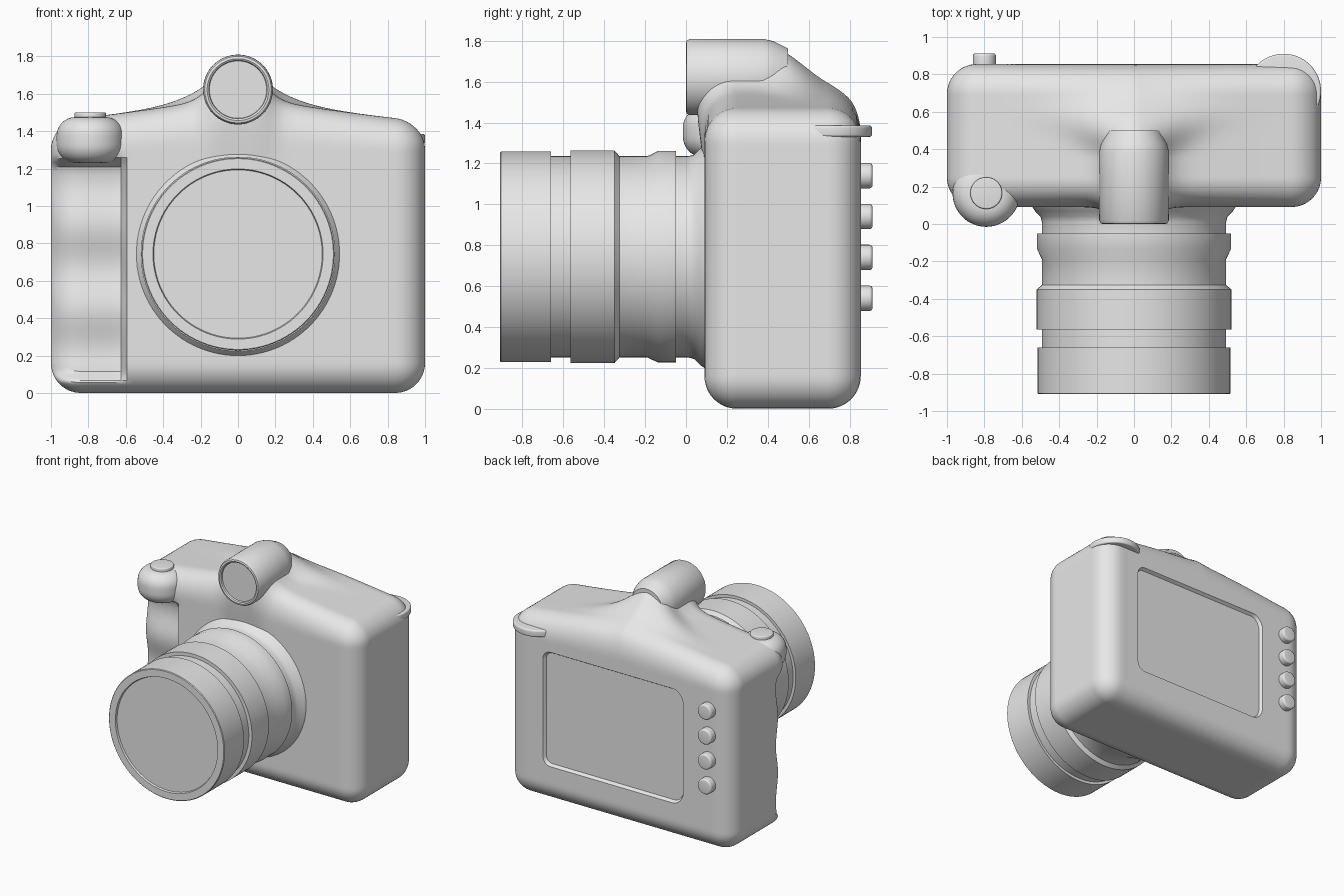
import bpy, bmesh, math
from mathutils import Vector

if "Cube" in bpy.data.objects:
    bpy.data.objects.remove(bpy.data.objects["Cube"])

grey = bpy.data.materials.new("plain_grey")
grey.use_nodes = True
grey.diffuse_color = (0.8, 0.8, 0.8, 1)
grey.node_tree.nodes["Principled BSDF"].inputs["Base Color"].default_value = (0.8, 0.8, 0.8, 1)


def finish(name, bm, smooth=True):
    bmesh.ops.recalc_face_normals(bm, faces=bm.faces)
    mesh = bpy.data.meshes.new(name)
    bm.to_mesh(mesh)
    bm.free()
    obj = bpy.data.objects.new(name, mesh)
    bpy.context.collection.objects.link(obj)
    mesh.materials.append(grey)
    if smooth:
        shade(obj)
    return obj


def shade(obj):
    bpy.ops.object.select_all(action='DESELECT')
    obj.select_set(True)
    bpy.context.view_layer.objects.active = obj
    bpy.ops.object.shade_smooth_by_angle(angle=math.radians(32))


def lathe(name, profile, centre, axis='Z', steps=64):
    """Spin a (radius, height) profile round an axis through centre."""
    bm = bmesh.new()
    up = Vector((0, 1, 0)) if axis == 'Y' else Vector((0, 0, 1))
    side = Vector((1, 0, 0))
    verts = [bm.verts.new(side * r + up * h) for r, h in profile]
    edges = [bm.edges.new(pair) for pair in zip(verts, verts[1:])]
    bmesh.ops.spin(bm, geom=verts + edges, cent=(0, 0, 0), axis=up,
                   angle=math.tau, steps=steps, use_duplicate=False)
    bmesh.ops.remove_doubles(bm, verts=bm.verts, dist=1e-4)
    bmesh.ops.translate(bm, verts=bm.verts, vec=centre)
    return finish(name, bm)


def pill(radius, low, high, bevel, n=4):
    """Profile of a disc with rounded rims."""
    arc = [i / n * math.pi / 2 for i in range(n + 1)]
    bottom = [(radius - bevel + bevel * math.sin(a), low + bevel - bevel * math.cos(a)) for a in arc]
    top = [(radius - bevel + bevel * math.cos(a), high - bevel + bevel * math.sin(a)) for a in arc]
    return [(0, low)] + bottom + top + [(0, high)]


def ease(a, b, v):
    t = min(1, max(0, (v - a) / (b - a)))
    return t * t * (3 - 2 * t)


# Body: rounded box, then a raised crown, a ridge and a hollowed grip
LOW, HIGH, R = Vector((-1, 0.09, 0)), Vector((1, 0.855, 1.46)), 0.16


def rounded(co):
    p = Vector([l + (c + 0.5) * (h - l) for c, l, h in zip(co, LOW, HIGH)])
    q = Vector([min(max(c, l + R), h - R) for c, l, h in zip(p, LOW, HIGH)])
    return q + (p - q).normalized() * R


def sculpt(p):
    x, y, z = p
    front = 1 - ease(0.09, 0.38, y)
    # crown and ridge
    crown = 0.13 * max(0, 1 - abs(x) / 0.95) ** 1.2
    back = ease(0.36, 0.8, y)
    width = 0.15 + 0.17 * ease(0.35, 0.65, y)
    ridge = (0.2 - 0.23 * back) * math.exp(-(x / width) ** 2)
    p.z += ease(1.2, 1.46, z) * (crown + ridge)
    # neck under the finder
    p.y -= 0.06 * math.exp(-(x / 0.18) ** 4) * ease(1.15, 1.45, z) * front
    # finger grip
    mask = (1 - ease(-0.63, -0.6, x)) * ease(0.05, 0.12, z) * (1 - ease(1.2, 1.27, z))
    p.y += mask * front * (0.09 - 0.018 * math.cos(z * math.tau / 0.45))
    return p


bm = bmesh.new()
bmesh.ops.create_cube(bm, size=1)
bmesh.ops.subdivide_edges(bm, edges=bm.edges[:], cuts=63, use_grid_fill=True)
for v in bm.verts:
    v.co = sculpt(rounded(v.co))
body = finish("body", bm, smooth=False)

# Screen recess, cut with a tapered rounded panel
bm = bmesh.new()


def panel(y, grow):
    loop = []
    for cx, cz, rx, rz, start in ((0.61, 1.16, .05, .05, 0), (-0.48, 1.11, .08, .1, 1),
                                  (-0.48, 0.42, .08, .1, 2), (0.61, 0.37, .05, .05, 3)):
        for i in range(7):
            a = (start + i / 6) * math.pi / 2
            loop.append(bm.verts.new((cx + (rx + grow) * math.cos(a), y,
                                      cz + (rz + grow) * math.sin(a))))
    return loop


inner, outer = panel(0.83, 0), panel(0.88, 0.03)
bm.faces.new(inner)
bm.faces.new(outer)
for i in range(len(inner)):
    j = (i + 1) % len(inner)
    bm.faces.new((inner[i], inner[j], outer[j], outer[i]))
cutter = finish("screen_cutter", bm, smooth=False)
cutter.hide_render = True
cut = body.modifiers.new("screen_recess", 'BOOLEAN')
cut.operation = 'DIFFERENCE'
cut.solver = 'EXACT'
cut.object = cutter
bpy.ops.object.select_all(action='DESELECT')
body.select_set(True)
bpy.context.view_layer.objects.active = body
bpy.ops.object.modifier_apply(modifier=cut.name)
bpy.data.objects.remove(cutter)
shade(body)

# Finder tube with sunken glass
lathe("finder_tube", [(0, .02), (.153, .02), (.156, .006), (.165, 0), (.178, .003), (.186, .018),
                      (.187, .38), (.175, .43), (.14, .5), (0, .5)], (0, 0, 1.622), 'Y')

# Lens barrel with stepped rings
lathe("lens_barrel", [(0, -.895), (.45, -.895), (.455, -.91), (.51, -.91), (.515, -.905),
                      (.515, -.66), (.492, -.66), (.492, -.565), (.52, -.565), (.52, -.35),
                      (.492, -.325), (.492, -.19), (.518, -.135), (.518, -.05), (.492, -.05),
                      (.492, .01), (.5, .04), (.53, .07), (.55, .1), (0, .12)],
      (0, 0, 0.743), 'Y', 96)

# Grip head and shutter button
lathe("grip_head", pill(0.18, 1.23, 1.475, 0.1, 8), (-0.79, 0.165, 0))
lathe("shutter_button", pill(0.085, 1.42, 1.5, 0.008), (-0.79, 0.165, 0))

# Back buttons
for i in range(4):
    lathe(f"back_button_{i + 1}", pill(0.062, 0.82, 0.912, 0.014), (-0.8, 0, 0.54 + 0.2 * i), 'Y', 32)

# Thumb dial at the back corner
lathe("corner_dial", pill(0.2, 1.33, 1.385, 0.012), (0.8, 0.71, 0))
